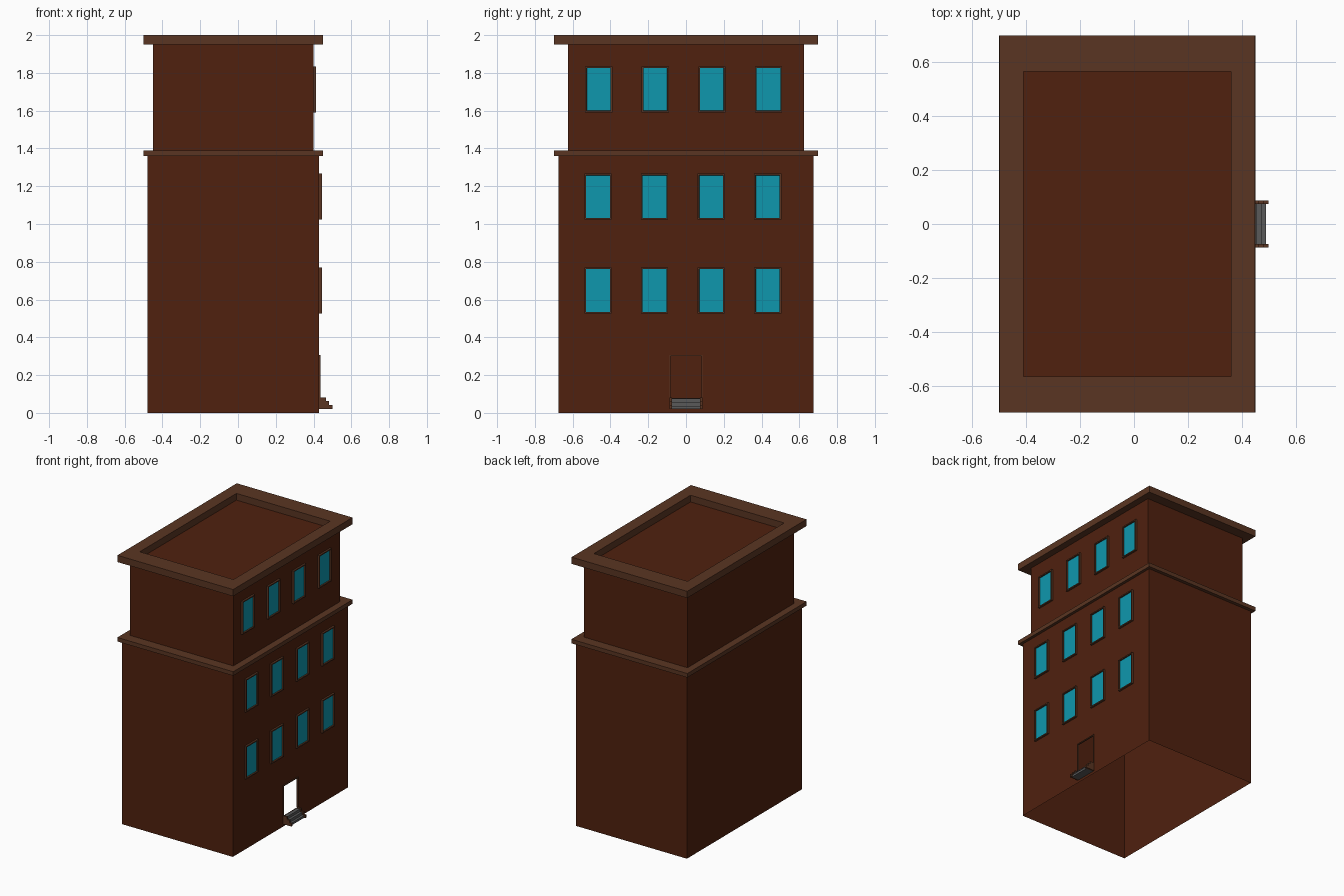
import bpy, bmesh
from mathutils import Vector

if "Cube" in bpy.data.objects:
    bpy.data.objects.remove(bpy.data.objects["Cube"])


def material(name, rgb):
    m = bpy.data.materials.new(name)
    m.diffuse_color = (*rgb, 1)
    m.use_nodes = True
    m.node_tree.nodes["Principled BSDF"].inputs["Base Color"].default_value = m.diffuse_color
    return m


WALL = material("dark brick brown", (0.080, 0.0150, 0.0045))
TRIM = material("light trim brown", (0.102, 0.036, 0.016))
GLASS = material("teal glass", (0.0045, 0.31, 0.42))
STONE = material("step grey", (0.10, 0.10, 0.10))


def finish(name, bm, mats):
    me = bpy.data.meshes.new(name)
    bm.to_mesh(me)
    bm.free()
    for m in mats:
        me.materials.append(m)
    ob = bpy.data.objects.new(name, me)
    bpy.context.collection.objects.link(ob)
    return ob


def box(bm, lo, hi):
    vs = bmesh.ops.create_cube(bm, size=1)["verts"]
    for v in vs:
        v.co = Vector([(a + b) / 2 + c * (b - a) for a, b, c in zip(lo, hi, v.co)])
    return vs


# Building shell: stacked rectangles, open underneath
CX = -0.025
rings = [  # z, half x, half y, material of the band above
    (0.00, 0.455, 0.675, 0), (1.36, 0.455, 0.675, 1),
    (1.36, 0.476, 0.70, 1), (1.39, 0.476, 0.70, 1),
    (1.39, 0.424, 0.624, 0), (1.95, 0.424, 0.624, 1),
    (1.95, 0.475, 0.70, 1), (2.00, 0.475, 0.70, 1),
    (2.00, 0.385, 0.567, 1), (1.95, 0.385, 0.567, 0)]
bm = bmesh.new()
loops = [[bm.verts.new((CX + sx * hx, sy * hy, z))
          for sx, sy in ((-1, -1), (1, -1), (1, 1), (-1, 1))] for z, hx, hy, _ in rings]
for (a, b), ring in zip(zip(loops, loops[1:]), rings):
    for i in range(4):
        j = (i + 1) % 4
        f = bm.faces.new((a[i], a[j], b[j], b[i]))
        f.material_index = ring[3]
bm.faces.new(loops[-1])
bm.normal_update()

# Doorway cut through the right wall
DOOR_Y, DOOR_LO, DOOR_HI = 0.083, 0.08, 0.302


def right_wall():
    return [f for f in bm.faces if f.normal.x > 0.9 and f.calc_center_median().z < 1.36
            and f.calc_center_median().x > 0.42]


for co, no in (((0, DOOR_Y, 0), (0, 1, 0)), ((0, -DOOR_Y, 0), (0, 1, 0)),
               ((0, 0, DOOR_LO), (0, 0, 1)), ((0, 0, DOOR_HI), (0, 0, 1))):
    fs = right_wall()
    geom = fs + list({e for f in fs for e in f.edges}) + list({v for f in fs for v in f.verts})
    bmesh.ops.bisect_plane(bm, geom=geom, plane_co=co, plane_no=no)
hole = [f for f in right_wall() if abs(f.calc_center_median().y) < DOOR_Y
        and DOOR_LO < f.calc_center_median().z < DOOR_HI]
bmesh.ops.delete(bm, geom=hole, context='FACES')
finish("building_shell", bm, [WALL, TRIM])

# Windows: frame block with an inset, recessed glass face
for row, (zc, x, shift) in enumerate(((0.648, 0.43, 0), (1.145, 0.43, 0), (1.713, 0.399, 0.004))):
    for col in range(4):
        yc = -0.466 + 0.2995 * col + shift
        bm = bmesh.new()
        box(bm, (x - 0.002, yc - 0.072, zc - 0.122), (x + 0.014, yc + 0.072, zc + 0.122))
        bm.normal_update()
        front = max(bm.faces, key=lambda f: f.calc_center_median().x)
        bmesh.ops.inset_region(bm, faces=[front], thickness=0.012)
        bmesh.ops.inset_region(bm, faces=[front], thickness=0.001, depth=-0.010)
        front.material_index = 1
        finish(f"window_{row}_{col}", bm, [TRIM, GLASS])

# Door frame: thin bars round the opening
bm = bmesh.new()
for s in (-1, 1):
    y0, y1 = sorted((s * (DOOR_Y - 0.002), s * (DOOR_Y + 0.005)))
    box(bm, (0.425, y0, DOOR_LO), (0.436, y1, DOOR_HI))
box(bm, (0.425, -DOOR_Y - 0.005, DOOR_HI - 0.002), (0.436, DOOR_Y + 0.005, DOOR_HI + 0.005))
finish("door_frame", bm, [TRIM])


def stair(name, x_shift, z_shift, y0, y1, mat):
    """Stepped profile extruded along y."""
    pts = [(0.43, 0.02), (0.50, 0.02), (0.50, 0.042), (0.483, 0.042), (0.483, 0.062),
           (0.465, 0.062), (0.465, 0.081), (0.43, 0.081)]
    b = bmesh.new()
    f = b.faces.new([b.verts.new((x - (x_shift if x > 0.44 else 0), y0,
                                  z - (z_shift if z > 0.03 else 0))) for x, z in pts])
    r = bmesh.ops.extrude_face_region(b, geom=[f])["geom"]
    bmesh.ops.translate(b, vec=(0, y1 - y0, 0),
                        verts=[v for v in r if isinstance(v, bmesh.types.BMVert)])
    bmesh.ops.recalc_face_normals(b, faces=b.faces)
    finish(name, b, [mat])


# Entrance steps with side cheeks
stair("steps", 0.01, 0.006, -0.076, 0.076, STONE)
stair("step_cheek_front", 0, 0, -0.088, -0.075, TRIM)
stair("step_cheek_back", 0, 0, 0.075, 0.088, TRIM)
